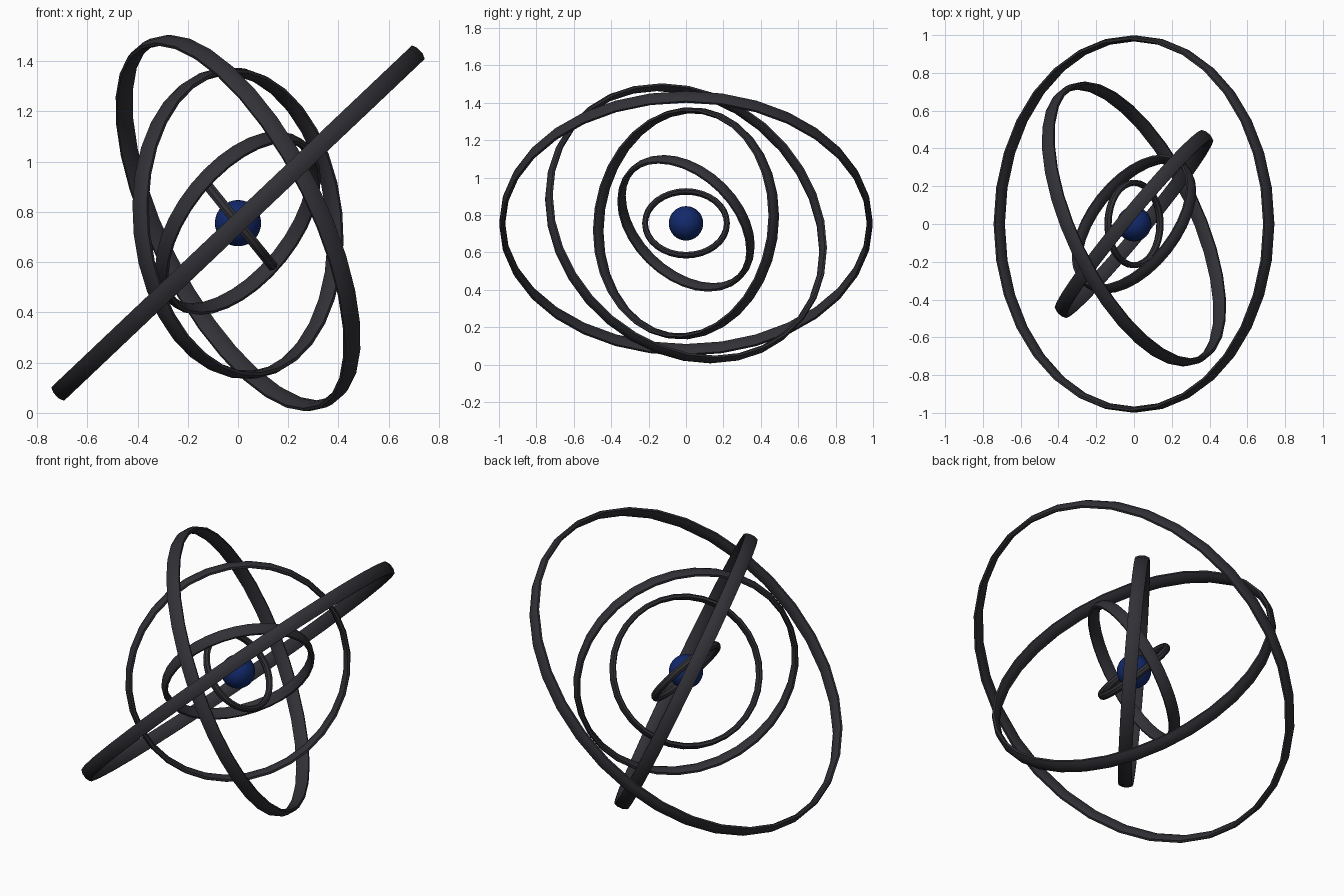
import bpy, bmesh, math
from mathutils import Vector

if "Cube" in bpy.data.objects:
    bpy.data.objects.remove(bpy.data.objects["Cube"])

CENTRE = Vector((0, 0, 0.755))
SEGMENTS, SIDES = 32, 8


def material(name, colour):
    m = bpy.data.materials.new(name)
    m.diffuse_color = (*colour, 1)
    m.use_nodes = True
    m.node_tree.nodes["Principled BSDF"].inputs["Base Color"].default_value = m.diffuse_color
    return m


dark = material("dark_metal", (0.03, 0.03, 0.037))
blue = material("deep_blue", (0.006, 0.022, 0.15))


def ring(name, radius, normal, half_width=0.037, half_thick=0.015):
    """Hoop with a flattened octagonal section, facing along normal."""
    n = Vector(normal).normalized()
    u = n.cross(Vector((0, 1, 0))).normalized()
    v = n.cross(u)
    k = 1 / math.cos(math.pi / SIDES)
    bm = bmesh.new()
    loops = []
    for i in range(SEGMENTS):
        a = 2 * math.pi * i / SEGMENTS
        out = u * math.cos(a) + v * math.sin(a)
        loop = []
        for j in range(SIDES):
            b = 2 * math.pi * (j + 0.5) / SIDES
            loop.append(bm.verts.new(out * (radius + half_thick * k * math.cos(b))
                                     + n * (half_width * k * math.sin(b))))
        loops.append(loop)
    for i in range(SEGMENTS):
        p, q = loops[i], loops[(i + 1) % SEGMENTS]
        for j in range(SIDES):
            t = (j + 1) % SIDES
            bm.faces.new((p[j], q[j], q[t], p[t]))
    bmesh.ops.recalc_face_normals(bm, faces=bm.faces)
    mesh = bpy.data.meshes.new(name)
    bm.to_mesh(mesh)
    bm.free()
    mesh.materials.append(dark)
    obj = bpy.data.objects.new(name, mesh)
    obj.location = CENTRE
    bpy.context.collection.objects.link(obj)
    bpy.ops.object.select_all(action='DESELECT')
    obj.select_set(True)
    bpy.context.view_layer.objects.active = obj
    bpy.ops.object.shade_smooth_by_angle(angle=math.radians(30))


# Five nested rings, largest first
ring("outer_ring", 0.983, (-0.688, 0, 0.726))
ring("second_ring", 0.798, (0.822, 0.395, 0.41))
ring("third_ring", 0.607, (0.77, -0.635, 0.08))
ring("fourth_ring", 0.405, (-0.665, 0.525, 0.535), 0.033)
ring("inner_ring", 0.219, (0.78, 0, 0.63), 0.02)

# Central ball
bpy.ops.mesh.primitive_uv_sphere_add(segments=32, ring_count=16, radius=0.092, location=CENTRE)
ball = bpy.context.object
ball.name = "centre_ball"
ball.data.materials.append(blue)
bpy.ops.object.shade_smooth()
